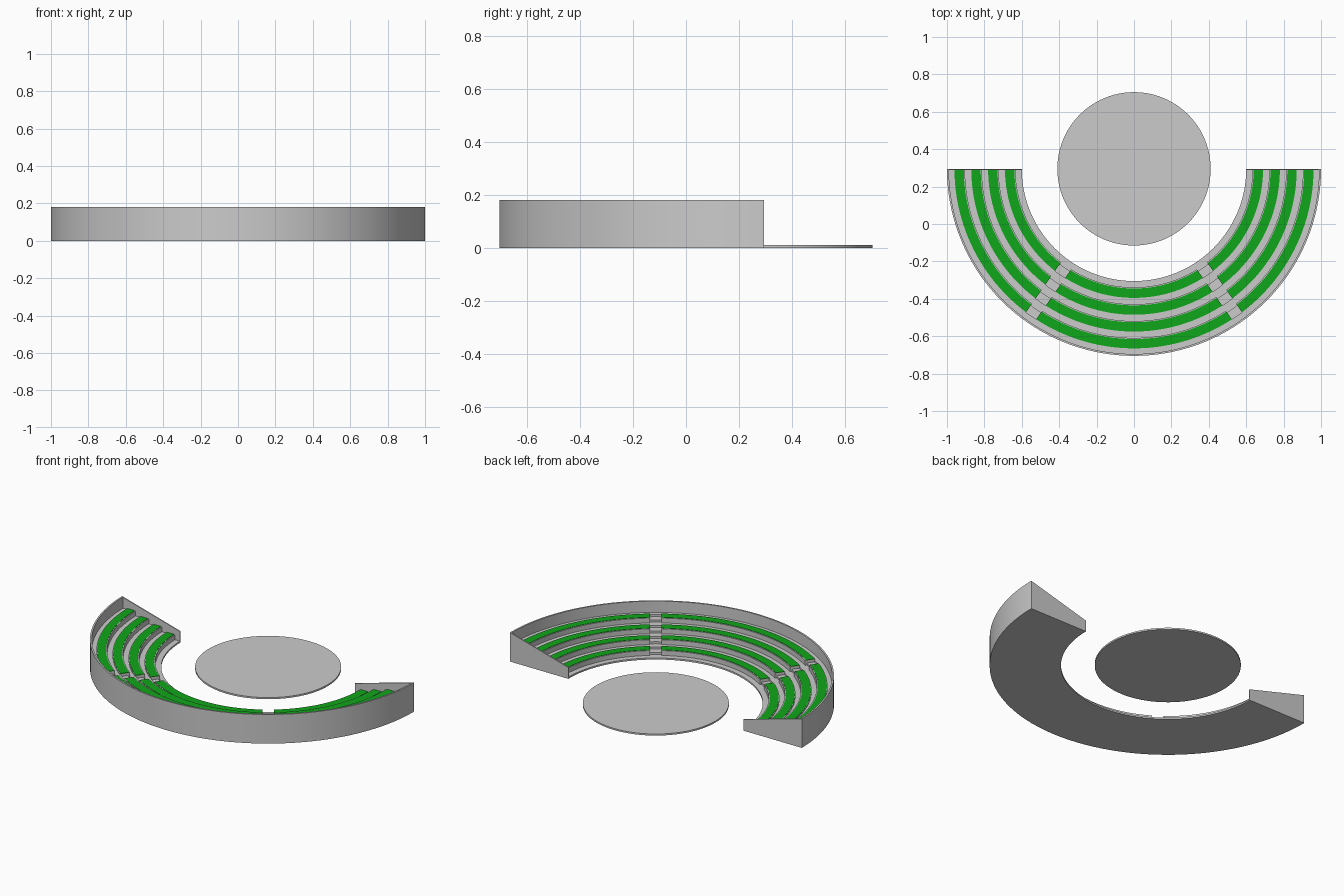
import bpy, bmesh
from math import pi, sin, cos, asin, radians

if "Cube" in bpy.data.objects:
    bpy.data.objects.remove(bpy.data.objects["Cube"])

CY = 0.295             # centre of the arcs in y
WALL_T = 0.006         # end wall thickness
AISLE = 0.033          # half width of an aisle
PITCH, RISE = 0.09, 0.025
AISLE_ANGLES = [radians(-90 - 35), radians(-90 + 35)]

green = bpy.data.materials.new("green_seat")
green.diffuse_color = (0.005, 0.38, 0.01, 1)
green.use_nodes = True
green.node_tree.nodes["Principled BSDF"].inputs["Base Color"].default_value = green.diffuse_color


def finish(bm, name, mat=None):
    bmesh.ops.recalc_face_normals(bm, faces=bm.faces)
    me = bpy.data.meshes.new(name)
    bm.to_mesh(me)
    bm.free()
    ob = bpy.data.objects.new(name, me)
    bpy.context.collection.objects.link(ob)
    if mat:
        me.materials.append(mat)
    bpy.ops.object.select_all(action='DESELECT')
    ob.select_set(True)
    bpy.context.view_layer.objects.active = ob
    bpy.ops.object.shade_smooth_by_angle(angle=radians(30))
    return ob


def sweep(bm, profile, a0, a1, w0, w1, n):
    """Sweep an (r, z) outline from a0 to a1, pulled in by a straight margin at each end."""
    rings = []
    for i in range(n + 1):
        ring = []
        for r, z in profile:
            s, e = a0 + asin(w0 / r), a1 - asin(w1 / r)
            a = s + (e - s) * i / n
            ring.append(bm.verts.new((r * cos(a), CY + r * sin(a), z)))
        rings.append(ring)
    m = len(profile)
    for p, q in zip(rings, rings[1:]):
        for k in range(m):
            bm.faces.new((p[k], p[(k + 1) % m], q[(k + 1) % m], q[k]))
    bm.faces.new(rings[0])
    bm.faces.new(rings[-1])


def box(r0, r1, z0, z1):
    return [(r0, z0), (r1, z0), (r1, z1), (r0, z1)]


# Stepped terrace with the tall outer wall
profile = [(0.6, 0)]
for i in range(5):
    z = 0.01 + RISE * i
    start = 0.6 if i == 0 else 0.6 + PITCH * i
    end = 0.99 if i == 4 else 0.6 + PITCH * (i + 1)
    profile += [(start, z), (end, z)]
profile += [(0.99, 0.18), (1.0, 0.18), (1.0, 0)]
bm = bmesh.new()
sweep(bm, profile, -pi, 0, WALL_T, WALL_T, 72)
finish(bm, "terrace")

# Benches, cushions and aisle steps
blocks = [(-pi, AISLE_ANGLES[0], WALL_T, AISLE, 24),
          (AISLE_ANGLES[0], AISLE_ANGLES[1], AISLE, AISLE, 28),
          (AISLE_ANGLES[1], 0, AISLE, WALL_T, 24)]
for i in range(4):
    r, z = 0.6 + PITCH * i, 0.01 + RISE * i
    bench, cushion, steps = bmesh.new(), bmesh.new(), bmesh.new()
    for a0, a1, w0, w1, n in blocks:
        sweep(bench, box(r + 0.034, r + 0.094, z - 0.004, z + 0.03), a0, a1, w0, w1, n)
        sweep(cushion, box(r + 0.04, r + 0.09, z + 0.028, z + 0.032), a0, a1, w0, w1, n)
    for a in AISLE_ANGLES:
        sweep(steps, box(r + 0.045, r + 0.092, z - 0.004, z + 0.0125),
              a, a, -AISLE, -AISLE, 2)
    finish(bench, f"bench_{i + 1}")
    finish(cushion, f"cushion_{i + 1}", green)
    finish(steps, f"aisle_steps_{i + 1}")

# Sloping end walls
for side, name in ((-1, "left_end_wall"), (1, "right_end_wall")):
    bm = bmesh.new()
    outline = [(0.6, 0), (1.0, 0), (1.0, 0.18), (0.6, 0.07)]
    f = bm.faces.new([bm.verts.new((side * x, CY, z)) for x, z in outline])
    ext = bmesh.ops.extrude_face_region(bm, geom=[f])
    bmesh.ops.translate(bm, vec=(0, -WALL_T, 0),
                        verts=[v for v in ext["geom"] if isinstance(v, bmesh.types.BMVert)])
    finish(bm, name)

# Round stage
bm = bmesh.new()
bmesh.ops.create_cone(bm, cap_ends=True, segments=96, radius1=0.41, radius2=0.41, depth=0.01)
bmesh.ops.translate(bm, vec=(0, CY, 0.005), verts=bm.verts)
finish(bm, "stage")
